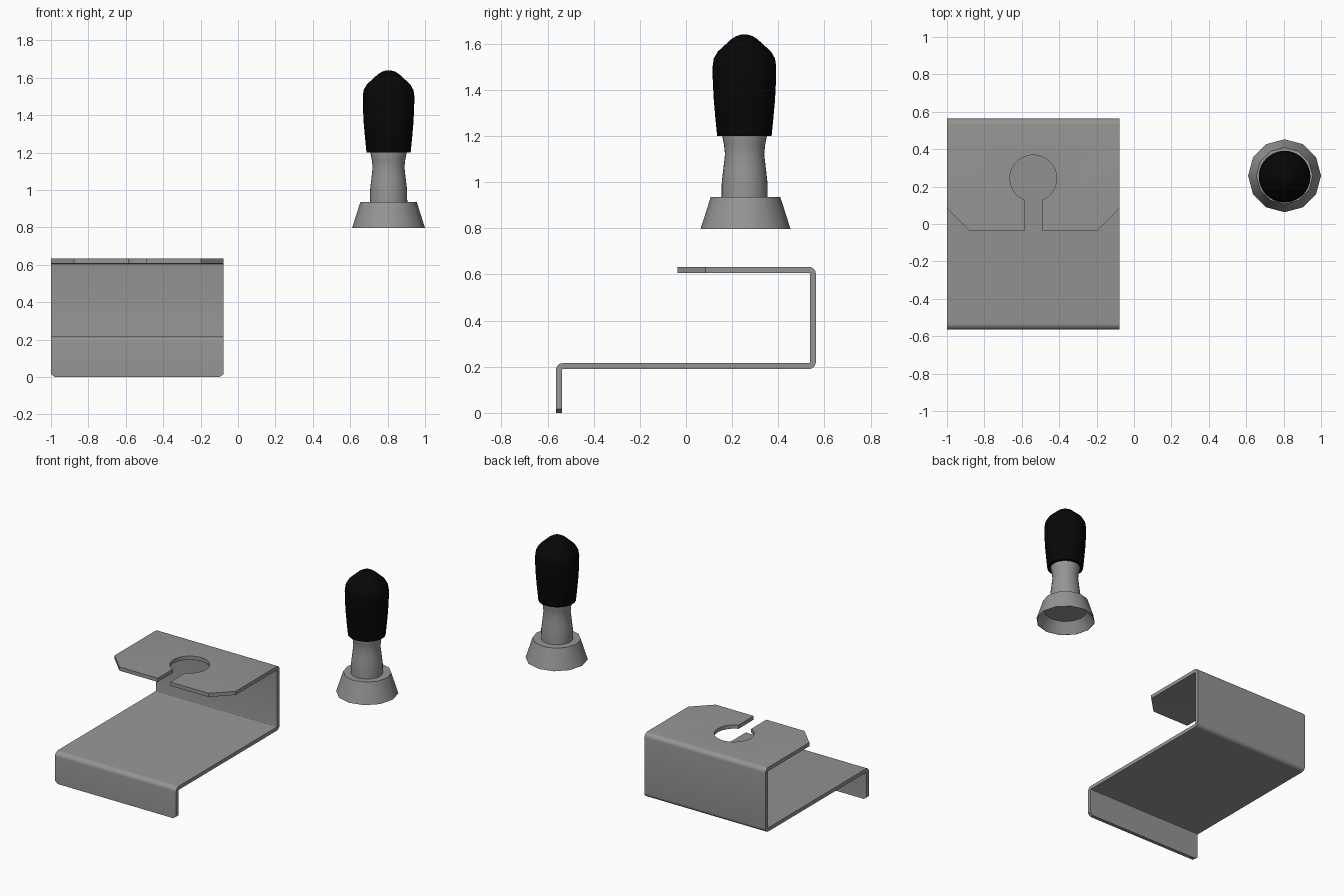
import bpy, bmesh
from math import sin, cos, pi, radians, asin
from mathutils import Vector

if "Cube" in bpy.data.objects:
    bpy.data.objects.remove(bpy.data.objects["Cube"])


def mesh_object(name, bm, colour=None):
    bmesh.ops.remove_doubles(bm, verts=bm.verts, dist=1e-5)
    bmesh.ops.recalc_face_normals(bm, faces=bm.faces)
    me = bpy.data.meshes.new(name)
    bm.to_mesh(me)
    bm.free()
    ob = bpy.data.objects.new(name, me)
    bpy.context.collection.objects.link(ob)
    if colour:
        me.materials.append(colour)
    return ob


def material(name, value):
    mat = bpy.data.materials.new(name)
    mat.diffuse_color = (value, value, value, 1)
    mat.use_nodes = True
    mat.node_tree.nodes["Principled BSDF"].inputs["Base Color"].default_value = mat.diffuse_color
    return mat


def prism(name, outline, offset, colour=None):
    """Extrude a closed outline of 3D points along an offset."""
    bm = bmesh.new()
    face = bm.faces.new([bm.verts.new(p) for p in outline])
    ext = bmesh.ops.extrude_face_region(bm, geom=[face], use_keep_orig=True)
    moved = [v for v in ext["geom"] if isinstance(v, bmesh.types.BMVert)]
    bmesh.ops.translate(bm, vec=offset, verts=moved)
    return mesh_object(name, bm, colour)


def lathe(name, profile, centre, sides, colour):
    """Closed solid of revolution from (radius, z) points."""
    bm = bmesh.new()
    rings = [[bm.verts.new((centre[0] + r * cos(2 * pi * i / sides),
                            centre[1] + r * sin(2 * pi * i / sides), z))
              for i in range(sides)] for r, z in profile]
    for a, b in zip(rings, rings[1:]):
        for i in range(sides):
            j = (i + 1) % sides
            bm.faces.new((a[i], a[j], b[j], b[i]))
    bm.faces.new(rings[0])
    bm.faces.new(rings[-1])
    return mesh_object(name, bm, colour)


def smooth(ob, angle=30):
    bpy.ops.object.select_all(action='DESELECT')
    ob.select_set(True)
    bpy.context.view_layer.objects.active = ob
    bpy.ops.object.shade_smooth_by_angle(angle=radians(angle))


def cut(ob, cutter):
    mod = ob.modifiers.new("cut", 'BOOLEAN')
    mod.operation, mod.solver, mod.object = 'DIFFERENCE', 'EXACT', cutter
    bpy.context.view_layer.objects.active = ob
    bpy.ops.object.modifier_apply(modifier=mod.name)
    bpy.data.objects.remove(cutter)


def sheet_outline(path, radius, half, steps=6):
    """Thickened outline of a bent sheet following a filleted right-angle path."""
    pts = [Vector(p) for p in path]
    left, right = [], []

    def add(p, d):
        n = Vector((-d.y, d.x)) * half
        left.append(p + n)
        right.append(p - n)

    add(pts[0], (pts[1] - pts[0]).normalized())
    for a, b, c in zip(pts, pts[1:], pts[2:]):
        d0, d1 = (b - a).normalized(), (c - b).normalized()
        centre = b - d0 * radius + d1 * radius
        for k in range(steps + 1):
            t = pi / 2 * k / steps
            add(centre + (d0 * sin(t) - d1 * cos(t)) * radius, d0 * cos(t) + d1 * sin(t))
    add(pts[-1], (pts[-1] - pts[-2]).normalized())
    return left + right[::-1]


steel = material("dark_steel", 0.3)
rubber = material("black_rubber", 0.002)

# Bent sheet bracket: front lip, floor, back wall, top shelf
X0, X1 = -1.0, -0.077
MID = (X0 + X1) / 2
outline = sheet_outline([(-0.551, 0), (-0.551, 0.203), (0.55, 0.203),
                         (0.55, 0.62), (-0.037, 0.62)], 0.018, 0.0128)
bracket = prism("bent_bracket", [(X0, p.x, p.y) for p in outline],
                (X1 - X0, 0, 0), steel)

# Keyhole opening in the shelf
R, CY, W = 0.125, 0.244, 0.048
start = -pi / 2 + asin(W / R)
arc = [start + (2 * pi - 2 * asin(W / R)) * i / 40 for i in range(41)]
key = [(MID + R * cos(a), CY + R * sin(a), 0.5) for a in arc]
key += [(MID - W, -0.2, 0.5), (MID + W, -0.2, 0.5)]
cut(bracket, prism("keyhole_cutter", key, (0, 0, 0.3)))

# Chamfered corners of the shelf and of the lip
for s in (-1, 1):
    edge = MID + s * (X1 - X0) / 2
    shelf = [(edge - s * 0.22, -0.135, 0.5), (edge + s * 0.1, 0.185, 0.5),
             (edge + s * 0.1, -0.135, 0.5)]
    cut(bracket, prism("corner_cutter", shelf, (0, 0, 0.3)))
    lip = [(edge - s * 0.055, -0.7, -0.025), (edge + s * 0.025, -0.7, 0.035),
           (edge + s * 0.025, -0.7, -0.025)]
    cut(bracket, prism("corner_cutter", lip, (0, 0.3, 0)))
smooth(bracket)

# Plunger knob: flared foot hollow underneath, waisted neck, dark rubber grip
C = (0.805, 0.258)
foot = lathe("knob_foot", [(0.14, 0.87), (0.192, 0.797), (0.195, 0.797),
                           (0.151, 0.935)], C, 12, steel)
smooth(foot, 35)
neck = lathe("knob_neck", [(0.1, 0.92), (0.1, 0.94), (0.099, 1.0), (0.092, 1.06),
                           (0.085, 1.12), (0.089, 1.16), (0.097, 1.2), (0.097, 1.22)],
             (0.805, 0.254), 32, steel)
smooth(neck)
grip = lathe("knob_grip", [(0.118, 1.2), (0.126, 1.28), (0.133, 1.36), (0.137, 1.44),
                           (0.138, 1.5), (0.133, 1.535), (0.116, 1.565), (0.08, 1.598),
                           (0.056, 1.62), (0.035, 1.633), (0.015, 1.639), (0.002, 1.64)],
             (0.805, 0.253), 40, rubber)
smooth(grip, 50)
